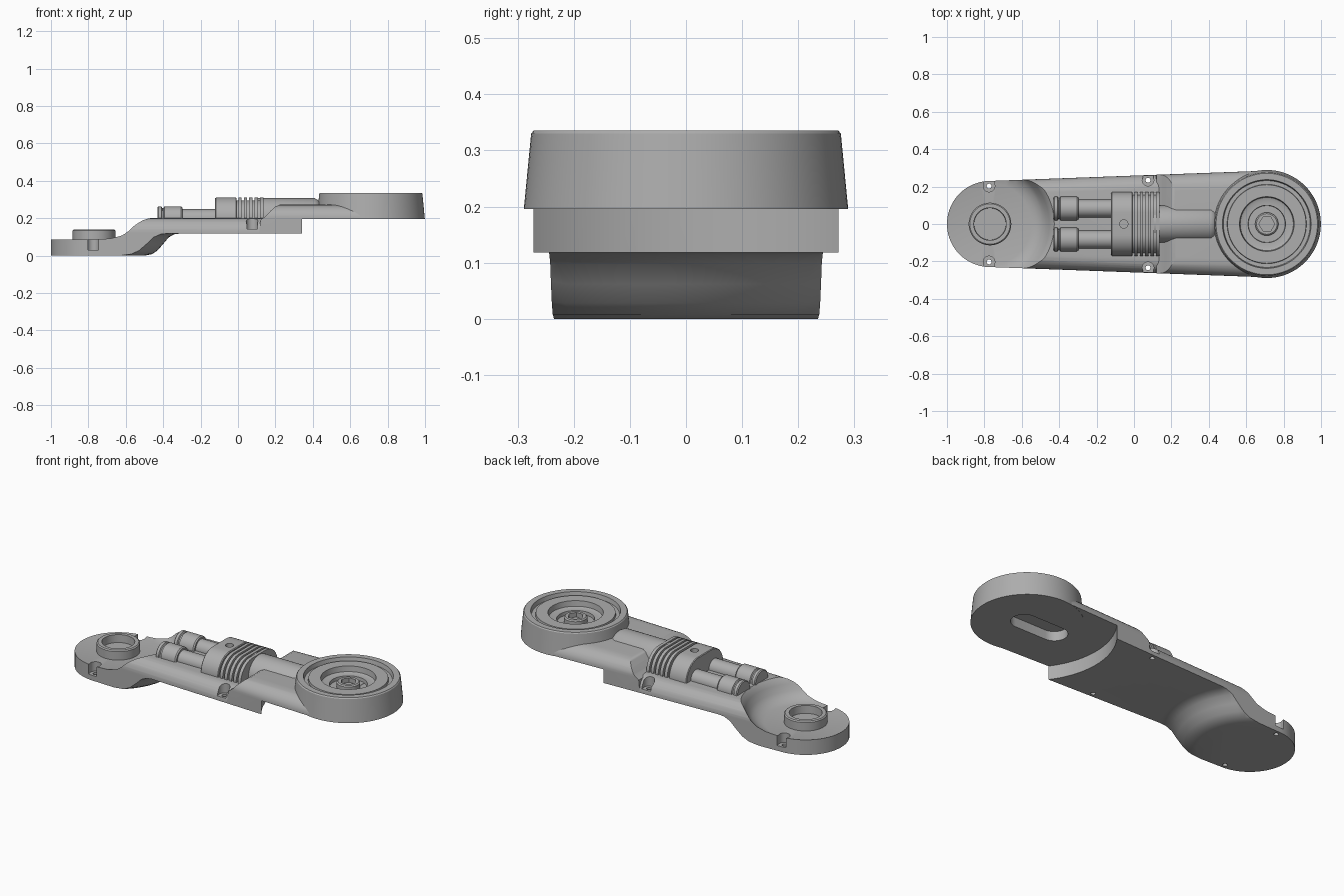
import bpy, bmesh, math
from mathutils import Matrix

cube = bpy.data.objects.get("Cube")
if cube:
    bpy.data.objects.remove(cube, do_unlink=True)

grey = bpy.data.materials.new("plain_grey")
grey.use_nodes = True
COLOUR = (0.42, 0.42, 0.42, 1)
grey.diffuse_color = COLOUR
grey.node_tree.nodes["Principled BSDF"].inputs["Base Color"].default_value = COLOUR

END_X, HUB_X = -0.77, 0.71      # pivot centres
END_R, HUB_R = 0.23, 0.285


def finish(name, bm):
    bmesh.ops.recalc_face_normals(bm, faces=bm.faces)
    me = bpy.data.meshes.new(name)
    bm.to_mesh(me)
    bm.free()
    me.materials.append(grey)
    ob = bpy.data.objects.new(name, me)
    bpy.context.collection.objects.link(ob)
    return ob


def loft(name, rings):
    """Skin closed rings of equal length and cap both ends."""
    bm = bmesh.new()
    loops = [[bm.verts.new(p) for p in ring] for ring in rings]
    n = len(loops[0])
    for a, b in zip(loops, loops[1:]):
        for i in range(n):
            bm.faces.new((a[i], a[(i + 1) % n], b[(i + 1) % n], b[i]))
    bm.faces.new(loops[0])
    bm.faces.new(loops[-1])
    return finish(name, bm)


def lathe(name, profile, x=0.0, y=0.0, z=0.0, along_x=False, steps=72):
    """Spin a closed (radius, height) profile around its axis."""
    bm = bmesh.new()
    verts = [bm.verts.new((r, 0, h)) for r, h in profile]
    edges = [bm.edges.new((verts[i], verts[(i + 1) % len(verts)])) for i in range(len(verts))]
    bmesh.ops.spin(bm, geom=verts + edges, axis=(0, 0, 1), cent=(0, 0, 0),
                   angle=math.tau, steps=steps, use_merge=False)
    bmesh.ops.remove_doubles(bm, verts=bm.verts, dist=1e-5)
    bmesh.ops.dissolve_degenerate(bm, edges=bm.edges, dist=1e-5)
    if along_x:
        bm.transform(Matrix.Rotation(math.pi / 2, 4, 'Y'))
    bm.transform(Matrix.Translation((x, y, z)))
    return finish(name, bm)


def rod(name, r, lo, hi, x, y, sides=32):
    ring = [(x + r * math.cos(i * math.tau / sides), y + r * math.sin(i * math.tau / sides))
            for i in range(sides)]
    return loft(name, [[(px, py, h) for px, py in ring] for h in (lo, hi)])


def box(name, x0, x1, y0, y1, z0, z1):
    return loft(name, [[(x0, y0, z), (x1, y0, z), (x1, y1, z), (x0, y1, z)] for z in (z0, z1)])


def boolean(ob, tool, operation='DIFFERENCE'):
    mod = ob.modifiers.new(operation.lower(), 'BOOLEAN')
    mod.operation, mod.solver, mod.object = operation, 'EXACT', tool
    bpy.context.view_layer.objects.active = ob
    bpy.ops.object.modifier_apply(modifier=mod.name)
    bpy.data.objects.remove(tool, do_unlink=True)


def outline(inset, z, steps=40):
    """Tapered rounded arm outline, shrunk by inset."""
    tilt = math.asin((HUB_R - END_R) / (HUB_X - END_X))
    pts = []
    for cx, r, start, span in ((HUB_X, HUB_R, -math.pi / 2 - tilt, math.pi + 2 * tilt),
                               (END_X, END_R, math.pi / 2 + tilt, math.pi - 2 * tilt)):
        for i in range(steps + 1):
            a = start + span * i / steps
            pts.append((cx + (r - inset) * math.cos(a), (r - inset) * math.sin(a), z))
    return pts


def arm_layers(name, base, shoulder, top, radius):
    """Straight wall from base to shoulder, then a rounded edge up to top."""
    rings = [outline(0, base)]
    for i in range(9):
        a = i / 8 * math.pi / 2
        rings.append(outline(radius * (1 - math.cos(a)), shoulder + (top - shoulder) * math.sin(a)))
    return loft(name, rings)


# Arm: low body plus a raised block toward the hub
arm = arm_layers("arm", 0, 0.125, 0.2, 0.075)
block = arm_layers("raised_block", 0.1, 0.2, 0.272, 0.09)
ramp = [(0.11, 0.09), (0.12, 0.19), (0.15, 0.212), (0.175, 0.24), (0.2, 0.262),
        (0.24, 0.28), (0.75, 0.28), (0.75, 0.09)]
boolean(block, loft("ramp", [[(x, y, z) for x, z in ramp] for y in (-1, 1)]), 'INTERSECT')
boolean(arm, block, 'UNION')

# Dished step above the end pad and the matching curve underneath
boolean(arm, lathe("scoop", [(0, 0.085), (0.22, 0.085), (0.25, 0.092), (0.28, 0.108), (0.3, 0.13),
                             (0.318, 0.165), (0.33, 0.186), (0.345, 0.201), (0.345, 0.4), (0, 0.4)], END_X))
boolean(arm, lathe("underside", [(0.26, -0.2), (0.27, 0), (0.31, 0.008), (0.34, 0.028), (0.37, 0.062),
                                 (0.4, 0.098), (0.43, 0.114), (0.46, 0.118), (2.5, 0.118),
                                 (2.5, -0.2)], END_X))
boolean(arm, rod("hub_clearance", 0.458, -0.2, 0.197, HUB_X, 0, 96))

# Screw seats open to the sides
for side in (-1, 1):
    for x, y, floor in ((-0.775, 0.203, 0.03), (0.075, 0.234, 0.142)):
        edges = sorted((side * y, side * 0.4))
        boolean(arm, rod("seat", 0.031, floor, 0.4, x, side * y))
        boolean(arm, box("slot", x - 0.028, x + 0.028, *edges, floor, 0.4))
        boolean(arm, rod("screw_hole", 0.013, -0.1, 0.3, x, side * y, 16))

# Hub drum with grooved, stepped top
hub = lathe("hub_drum", [(0, 0.196), (0.289, 0.196), (0.276, 0.33), (0.271, 0.336), (0.237, 0.336),
                         (0.232, 0.312), (0.212, 0.312), (0.21, 0.326), (0.146, 0.326), (0.142, 0.295),
                         (0.13, 0.29), (0.1, 0.29), (0.098, 0.27), (0, 0.27)], HUB_X, steps=96)

# Long slot under the hub
slot = []
for i in range(34):
    a = (i if i < 17 else i - 1) / 16 * math.pi - math.pi / 2
    slot.append((0.63 + (0.1 if i < 17 else -0.1) + 0.07 * math.cos(a), 0.07 * math.sin(a)))
for target in (arm, hub):
    boolean(target, loft("slot", [[(x, y, z) for x, y in slot] for z in (0.1, 0.25)]))

# Hub bolt with hexagon socket
bolt = lathe("hub_bolt", [(0, 0.265), (0.062, 0.265), (0.062, 0.3), (0.055, 0.306), (0, 0.306)], HUB_X, steps=48)
boolean(bolt, rod("socket", 0.042, 0.28, 0.4, HUB_X, 0, 6))

# Cup on the end pad
lathe("end_cup", [(0, 0.07), (0.114, 0.07), (0.114, 0.134), (0.108, 0.14), (0.087, 0.14),
                  (0.085, 0.095), (0, 0.095)], END_X)


def collar_slice(scale, x):
    """Flattened round section, two half circles joined."""
    pts = []
    for i in range(50):
        a = (i if i < 25 else i - 1) / 24 * math.pi - math.pi / 2
        off = 0.06 if i < 25 else -0.06
        pts.append((x, off + 0.11 * scale * math.cos(a), 0.2 + 0.11 * scale * math.sin(a)))
    return pts


# Collar and cooling ribs; bottoms trimmed inside the arm
def trimmed(name, stations):
    ob = loft(name, [collar_slice(s, x) for x, s in stations])
    boolean(ob, box("trim", -1, 1, -1, 1, -0.2, 0.15))
    return ob


collar = trimmed("collar", [(-0.122, 0.97), (-0.118, 1), (-0.012, 1), (-0.008, 0.97)])
boolean(collar, rod("collar_hole", 0.022, 0.27, 0.4, -0.055, 0))
ribs = []
for i in range(5):
    x = 0.002 + i * 0.029
    ribs += [(x - 0.011, 0.86), (x, 0.86), (x, 1), (x + 0.018, 1), (x + 0.018, 0.86)]
trimmed("ribs", ribs)

# Neck tube between ribs and hub
neck = lathe("neck_tube", [(0, 0.1), (0.1, 0.1), (0.1, 0.41), (0.092, 0.425), (0.08, 0.44), (0, 0.44)],
             z=0.207, along_x=True)
boolean(neck, box("trim", -1, 1, -1, 1, -0.2, 0.2))

# Twin pistons with grooved caps
for label, y in (("left", 0.083), ("right", -0.083)):
    piston = lathe(label + "_piston", [(0, -0.43), (0.058, -0.43), (0.063, -0.425), (0.063, -0.409), (0.055, -0.405),
                                       (0.055, -0.398), (0.063, -0.394), (0.063, -0.305), (0.058, -0.298),
                                       (0.048, -0.298), (0.048, -0.1), (0, -0.1)],
                   y=y, z=0.2, along_x=True, steps=40)
    boolean(piston, box("trim", -1, 1, -1, 1, -0.2, 0.135))

# Smooth curved walls, keep machined edges crisp
bpy.ops.object.select_all(action='DESELECT')
for ob in bpy.context.scene.objects:
    if ob.type == 'MESH':
        ob.select_set(True)
        bpy.context.view_layer.objects.active = ob
bpy.ops.object.shade_smooth_by_angle(angle=math.radians(32))
